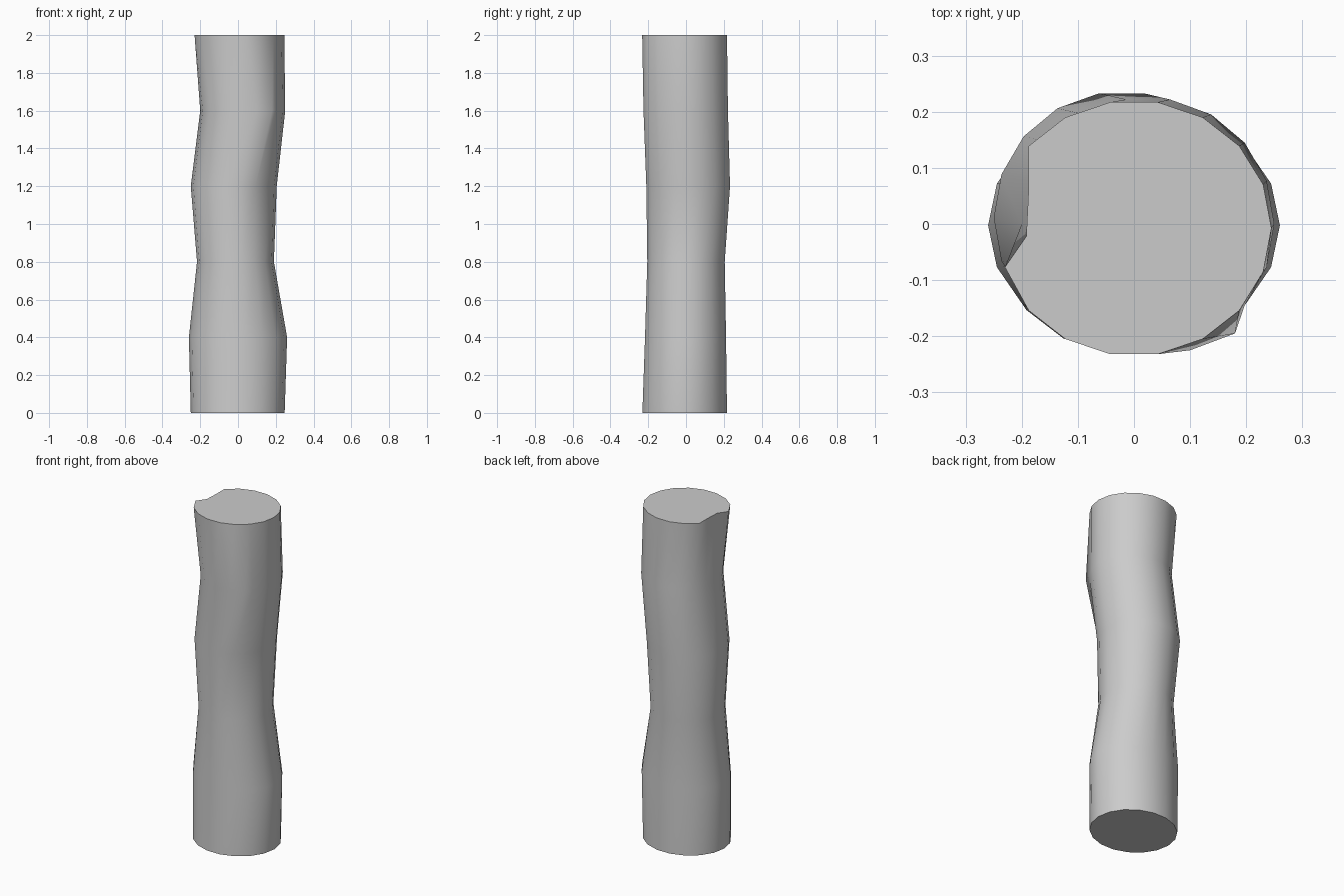
import bpy, bmesh, math

if "Cube" in bpy.data.objects:
    bpy.data.objects.remove(bpy.data.objects["Cube"])

SIDES = 18
# One entry per ring: height, left limit, right limit, front y, back y
rings = [
    (0.0, -0.25, 0.247, -0.231, 0.217),
    (0.4, -0.26, 0.26, -0.217, 0.212),
    (0.8, -0.217, 0.19, -0.205, 0.205),
    (1.2, -0.25, 0.205, -0.21, 0.233),
    (1.6, -0.20, 0.25, -0.222, 0.222),
    (2.0, -0.245, 0.245, -0.232, 0.217),
]
# Local dents and bumps: (ring, side) -> x, y
dents = {
    (5, 8): (-0.188, 0.06), (5, 9): (-0.192, -0.022), (5, 10): (-0.23, -0.077),
    (4, 14): (0.10, -0.225), (4, 15): (0.18, -0.195),
}

# Trunk: stacked elliptical rings whose centres wander
bm = bmesh.new()
loops = []
for r, (z, left, right, front, back) in enumerate(rings):
    loop = []
    cx, rx = (left + right) / 2, (right - left) / 2
    cy, ry = (front + back) / 2, (back - front) / 2 / math.cos(math.radians(10))
    for i in range(SIDES):
        a = math.tau * i / SIDES
        x, y = dents.get((r, i), (cx + rx * math.cos(a), cy + ry * math.sin(a)))
        loop.append(bm.verts.new((x, y, z)))
    loops.append(loop)
for lo, hi in zip(loops, loops[1:]):
    for i in range(SIDES):
        j = (i + 1) % SIDES
        bm.faces.new((lo[i], lo[j], hi[j], hi[i]))

# End caps
bm.faces.new(loops[0][::-1])
bm.faces.new(loops[-1])
bmesh.ops.recalc_face_normals(bm, faces=bm.faces)

mesh = bpy.data.meshes.new("log_trunk")
bm.to_mesh(mesh)
bm.free()
trunk = bpy.data.objects.new("log_trunk", mesh)
bpy.context.collection.objects.link(trunk)

bpy.context.view_layer.objects.active = trunk
trunk.select_set(True)
bpy.ops.object.shade_smooth_by_angle(angle=math.radians(65))
